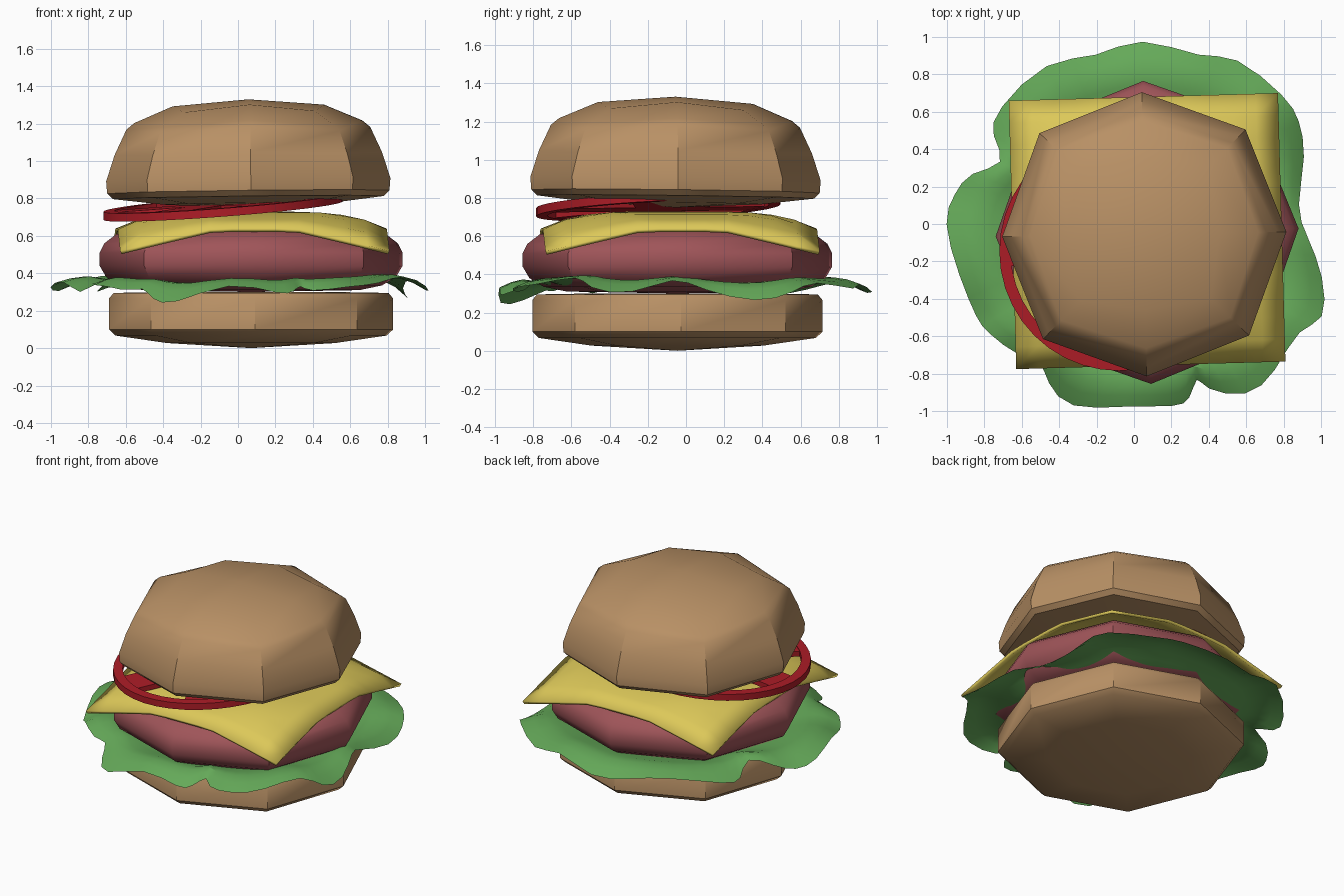
import bpy, bmesh, math
from mathutils import Matrix, Vector

if "Cube" in bpy.data.objects:
    bpy.data.objects.remove(bpy.data.objects["Cube"])


def finish(name, bm, color, angle=38):
    bmesh.ops.recalc_face_normals(bm, faces=bm.faces[:])
    me = bpy.data.meshes.new(name)
    bm.to_mesh(me)
    bm.free()
    ob = bpy.data.objects.new(name, me)
    bpy.context.collection.objects.link(ob)
    mat = bpy.data.materials.get(color[0]) or bpy.data.materials.new(color[0])
    mat.diffuse_color = (*color[1], 1)
    mat.use_nodes = True
    mat.node_tree.nodes["Principled BSDF"].inputs["Base Color"].default_value = mat.diffuse_color
    me.materials.append(mat)
    bpy.ops.object.select_all(action='DESELECT')
    ob.select_set(True)
    bpy.context.view_layer.objects.active = ob
    bpy.ops.object.shade_smooth_by_angle(angle=math.radians(angle))
    return ob


def bridge(bm, a, b):
    n = len(a)
    for i in range(n):
        bm.faces.new((a[i], a[(i + 1) % n], b[(i + 1) % n], b[i]))


def octagon_stack(name, center, bottom, rings, top, color, turn=1.2, tilt=0.0):
    """Eight-sided body; each ring is (axis r, axis z, diagonal r, diagonal z)."""
    bm = bmesh.new()
    cx, cy = center

    def vert(r, ang, z):
        x, y = r * math.cos(ang), r * math.sin(ang)
        return bm.verts.new((cx + x, cy + y, z + tilt * (x - y)))

    loops = []
    for ra, za, rd, zd in rings:
        loops.append([vert(rd if i % 2 else ra, math.radians(45 * i + turn),
                           zd if i % 2 else za) for i in range(8)])
    for a, b in zip(loops, loops[1:]):
        bridge(bm, a, b)
    # caps of four quads, as on a subdivided cube
    for loop, z in ((loops[0], bottom), (loops[-1], top)):
        c = vert(0, 0, z)
        for i in range(0, 8, 2):
            bm.faces.new((c, loop[i], loop[i + 1], loop[(i + 2) % 8]))
    return finish(name, bm, color)


def even(*pairs):
    return [(r, z, r * 1.025, z) for r, z in pairs]


BUN = ("bun_brown", (0.48, 0.28, 0.13))
MEAT = ("meat", (0.35, 0.09, 0.10))
GREEN = ("leaf_green", (0.13, 0.40, 0.10))
YELLOW = ("cheese_yellow", (0.72, 0.58, 0.10))
RED = ("tomato_red", (0.42, 0.012, 0.02))

# buns and patty
octagon_stack("bottom_bun", (0.07, -0.045), 0.0,
              even((0.45, 0.027), (0.725, 0.067), (0.76, 0.10), (0.76, 0.265),
                   (0.735, 0.295), (0.45, 0.30)), 0.30, BUN, turn=1.5)
octagon_stack("patty", (0.07, -0.045), 0.30,
              even((0.58, 0.31), (0.70, 0.335), (0.775, 0.38), (0.81, 0.44),
                   (0.81, 0.51), (0.785, 0.56), (0.72, 0.61), (0.50, 0.66)),
              0.69, MEAT, turn=1.5)
octagon_stack("top_bun", (0.055, -0.055), 0.75,
              even((0.45, 0.772), (0.725, 0.805), (0.755, 0.835), (0.76, 0.90))
              + [(0.715, 1.04, 0.735, 1.03), (0.652, 1.175, 0.68, 1.15),
                 (0.61, 1.21, 0.64, 1.18), (0.405, 1.297, 0.495, 1.26)],
              1.33, BUN, turn=1.0, tilt=0.012)

# lettuce: wavy skirt following the outline of the leaf
edge = [(0.04, 0.98, 0.31), (0.35, 0.89, 0.35), (0.54, 0.88, 0.32),
        (0.79, 0.68, 0.35), (0.87, 0.55, 0.31), (0.91, 0.36, 0.28),
        (0.88, 0.10, 0.32), (0.93, -0.07, 0.36), (1.0, -0.28, 0.31),
        (1.0, -0.50, 0.33), (0.88, -0.57, 0.37), (0.75, -0.78, 0.34),
        (0.60, -0.90, 0.33), (0.40, -0.88, 0.31), (0.34, -0.83, 0.33),
        (0.29, -0.93, 0.31), (0.20, -0.97, 0.30), (-0.05, -0.97, 0.335),
        (-0.32, -0.97, 0.265), (-0.45, -0.85, 0.28), (-0.51, -0.73, 0.32),
        (-0.62, -0.70, 0.31), (-0.77, -0.58, 0.34), (-0.84, -0.49, 0.30),
        (-0.93, -0.27, 0.35), (-1.0, 0.0, 0.325), (-0.95, 0.15, 0.31),
        (-0.87, 0.27, 0.34), (-0.71, 0.33, 0.36), (-0.75, 0.48, 0.31),
        (-0.70, 0.62, 0.32), (-0.46, 0.85, 0.36), (-0.20, 0.89, 0.32)]
bm = bmesh.new()
loops = []
for k, base in ((0.0, 0.315), (0.4, 0.345), (0.7, 0.395), (1.0, 0.325)):
    loop = []
    for i, (x, y, z) in enumerate(edge):
        d = Vector((x - 0.05, y + 0.04))
        p = d.normalized() * (0.55 + (d.length - 0.55) * k)
        h = base + k * (1.3 if k == 1 else 0.6) * (z - 0.325)
        loop.append(bm.verts.new((p.x + 0.05, p.y - 0.04, h)))
    loops.append(loop)
for a, b in zip(loops, loops[1:]):
    bridge(bm, a, b)
# push the rim out so the softened edge still passes through its points
rim = loops[-1]
n = len(rim)
shift = [0.25 * (2 * rim[i].co - rim[i - 1].co - rim[(i + 1) % n].co) for i in range(n)]
for v, s in zip(rim, shift):
    v.co += s
lettuce = finish("lettuce", bm, GREEN, 80)
soft = lettuce.modifiers.new("soft", 'SUBSURF')
soft.levels = soft.render_levels = 1

# cheese: square slice drooping at the edges and corners
bm = bmesh.new()
bmesh.ops.create_grid(bm, x_segments=12, y_segments=12, size=1)
rot = Matrix.Rotation(math.radians(1.6), 3, 'Z')
for v in bm.verts:
    u, w = abs(v.co.x), abs(v.co.y)
    z = 0.73 - 0.09 * max(u, w) ** 4 - 0.12 * max(0, (u * w - 0.3) / 0.7)
    v.co = rot @ Vector((v.co.x * 0.72, v.co.y * 0.718, z)) + Vector((0.07, -0.038, 0))
cheese = finish("cheese", bm, YELLOW)
sol = cheese.modifiers.new("thickness", 'SOLIDIFY')
sol.thickness = 0.02
sol.offset = -1

# tomato: tilted rind ring with broad spokes of flesh
bm = bmesh.new()
N = 40
loops = []
for r, z in ((0.64, -0.022), (0.64, 0.022), (0.58, 0.022), (0.58, -0.022)):
    loops.append([bm.verts.new((r * math.cos(2 * math.pi * i / N),
                                r * math.sin(2 * math.pi * i / N), z)) for i in range(N)])
for i in range(4):
    bridge(bm, loops[i], loops[(i + 1) % 4])
for ang in (57, 117, 177):
    bmesh.ops.create_cube(bm, size=1, matrix=Matrix.Rotation(math.radians(ang), 4, 'Z')
                          @ Matrix.Diagonal((1.18, 0.22, 0.035, 1)))
for v in bm.verts:
    x, y, z = v.co
    v.co = (x - 0.08, y - 0.145, z + 0.757 + 0.077 * x + 0.05 * y)
finish("tomato_slice", bm, RED)
